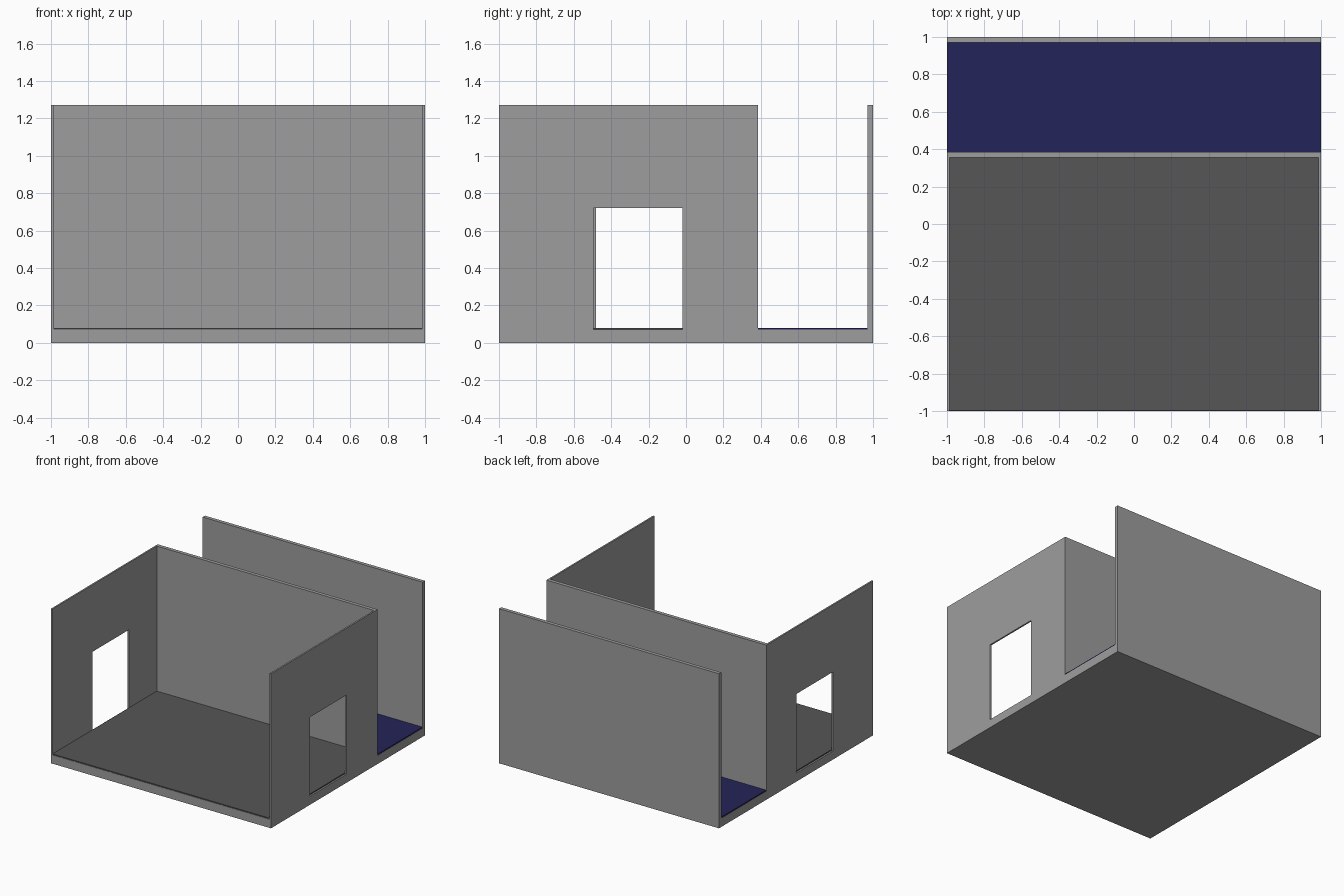
import bpy
import bmesh

if "Cube" in bpy.data.objects:
    bpy.data.objects.remove(bpy.data.objects["Cube"])


def material(name, rgb):
    m = bpy.data.materials.new(name)
    m.diffuse_color = (*rgb, 1)
    m.use_nodes = True
    m.node_tree.nodes["Principled BSDF"].inputs["Base Color"].default_value = m.diffuse_color
    return m


GREY = material("wall_grey", (0.34, 0.34, 0.34))
DARK = material("floor_dark_grey", (0.092, 0.092, 0.092))
NAVY = material("water_navy", (0.017, 0.017, 0.10))

BASE, TOP = 0.07, 1.27      # top of base slab, top of walls
MID_F, MID_B = 0.355, 0.385  # faces of the dividing wall


def extrude_yz(name, profile, x0, x1, mat):
    """Extrude a closed (y, z) outline from x0 to x1."""
    bm = bmesh.new()
    face = bm.faces.new([bm.verts.new((x0, y, z)) for y, z in profile])
    new = bmesh.ops.extrude_face_region(bm, geom=[face])["geom"]
    bmesh.ops.translate(bm, vec=(x1 - x0, 0, 0),
                        verts=[v for v in new if isinstance(v, bmesh.types.BMVert)])
    bmesh.ops.recalc_face_normals(bm, faces=bm.faces)
    mesh = bpy.data.meshes.new(name)
    bm.to_mesh(mesh)
    bm.free()
    mesh.materials.append(mat)
    obj = bpy.data.objects.new(name, mesh)
    bpy.context.collection.objects.link(obj)
    return obj


def box(name, x, y, z, mat):
    outline = [(y[0], z[0]), (y[1], z[0]), (y[1], z[1]), (y[0], z[1])]
    return extrude_yz(name, outline, x[0], x[1], mat)


def side_wall(name, x0, x1, door0, door1, door_top=0.72):
    """Wall outline with a doorway notched up from the base."""
    outline = [(-1, BASE), (door0, BASE), (door0, door_top), (door1, door_top),
               (door1, BASE), (MID_F, BASE), (MID_F, TOP), (-1, TOP)]
    return extrude_yz(name, outline, x0, x1, GREY)


# Base slab and full-width walls
box("base_slab", (-1, 1), (-1, 1), (0, BASE), GREY)
box("dividing_wall", (-1, 1), (MID_F, MID_B), (BASE, TOP), GREY)
box("back_wall", (-1, 1), (0.97, 1), (BASE, TOP), GREY)

# Side walls with doorways
side_wall("left_wall", -1, -0.987, -0.48, -0.005)
side_wall("right_wall", 0.987, 1, -0.495, -0.018)

# Thin floor coverings
box("room_floor", (-0.987, 0.987), (-0.998, MID_F), (BASE, 0.079), DARK)
box("passage_floor", (-0.998, 0.998), (MID_B, 0.97), (BASE, 0.079), NAVY)
